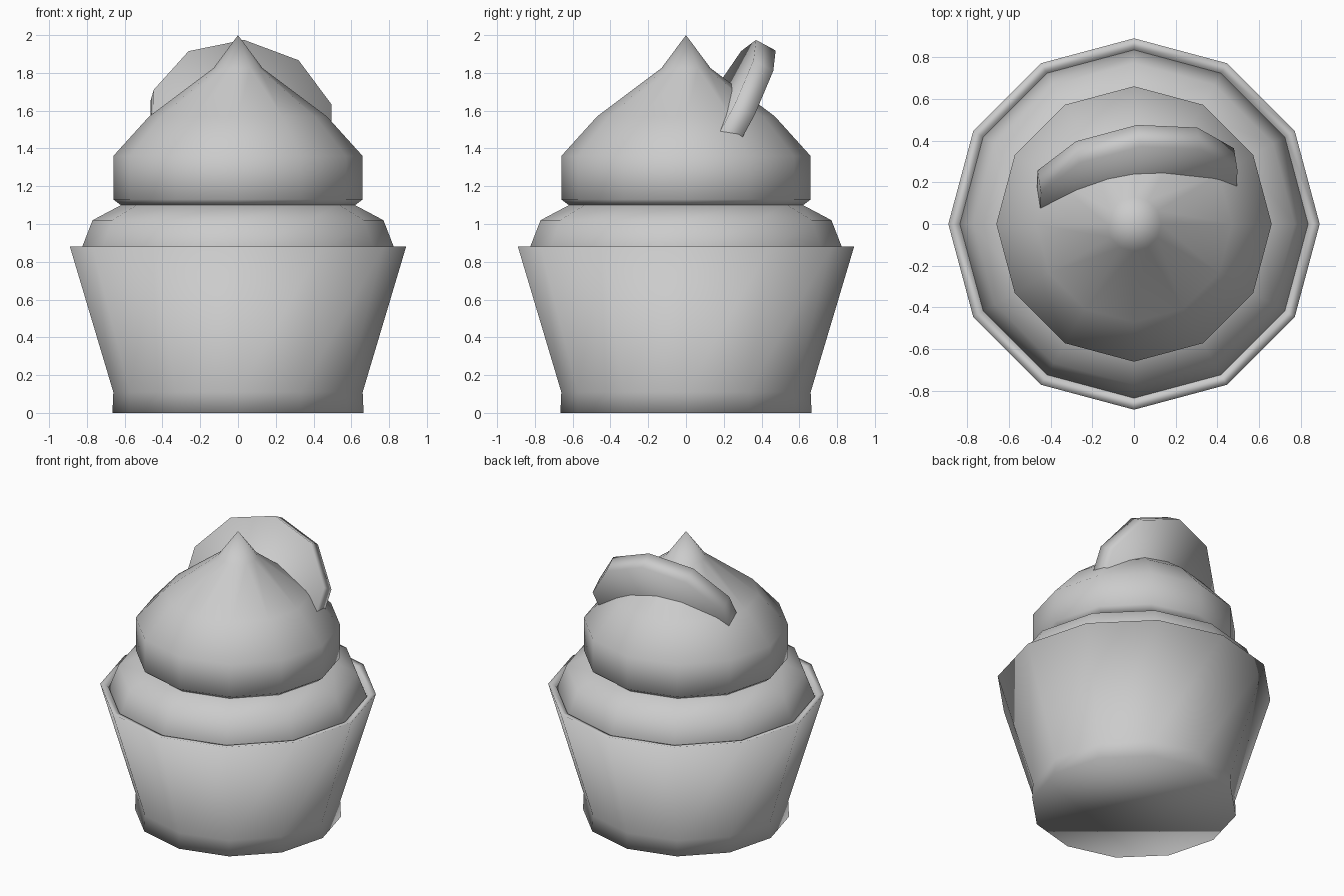
import bpy
import bmesh
import math
from mathutils import Matrix, Vector

cube = bpy.data.objects.get("Cube")
if cube:
    bpy.data.objects.remove(cube, do_unlink=True)

SIDES = 12

grey = bpy.data.materials.new("plain_grey")
grey.use_nodes = True
grey.diffuse_color = (0.6, 0.6, 0.6, 1)
grey.node_tree.nodes["Principled BSDF"].inputs["Base Color"].default_value = (0.6, 0.6, 0.6, 1)


def lathe(name, profile, sides=SIDES, turn=0.0):
    """Revolve (radius, height) points around z; a zero radius makes a tip."""
    bm = bmesh.new()
    rings = []
    for radius, z in profile:
        if radius == 0:
            rings.append([bm.verts.new((0, 0, z))] * sides)
            continue
        angles = [turn + math.tau * i / sides for i in range(sides)]
        rings.append([bm.verts.new((radius * math.cos(a), radius * math.sin(a), z)) for a in angles])
    for low, high in zip(rings, rings[1:]):
        for i in range(sides):
            j = (i + 1) % sides
            corners = [low[i], low[j], high[j], high[i]]
            bm.faces.new(list(dict.fromkeys(corners)))
    # Close the flat ends
    if profile[0][0] > 0:
        bm.faces.new(rings[0][::-1])
    if profile[-1][0] > 0:
        bm.faces.new(rings[-1])
    bmesh.ops.recalc_face_normals(bm, faces=bm.faces)
    for face in bm.faces:
        face.smooth = True
    mesh = bpy.data.meshes.new(name)
    bm.to_mesh(mesh)
    bm.free()
    mesh.materials.append(grey)
    obj = bpy.data.objects.new(name, mesh)
    bpy.context.collection.objects.link(obj)
    return obj


# Flared paper wrapper with a thin rim
lathe("wrapper", [(0.665, 0), (0.66, 0.11), (0.89, 0.88), (0.84, 0.87), (0.81, 0.78)])

# Lower layer of frosting, swelling inside the rim
lathe("lower_frosting", [(0.8, 0.76), (0.84, 0.84), (0.77, 1.02), (0.61, 1.105)])

# Upper layer of frosting, drawn up to a tip
lathe("upper_frosting", [(0.62, 1.1), (0.66, 1.13), (0.66, 1.36),
                         (0.47, 1.57), (0.13, 1.825), (0, 2)])

# Round biscuit leaning back, pushed into the frosting
biscuit = lathe("biscuit", [(0.5, -0.12), (0.5, 0)], sides=10, turn=math.radians(84.7))
normal = Vector((0.138, -0.871, 0.472)).normalized()
across = Vector((0.988, 0.156, 0)).normalized()
up = normal.cross(across)
axes = Matrix((across, up, normal)).transposed().to_4x4()
biscuit.matrix_world = Matrix.Translation((0.022, 0.131, 1.536)) @ axes
